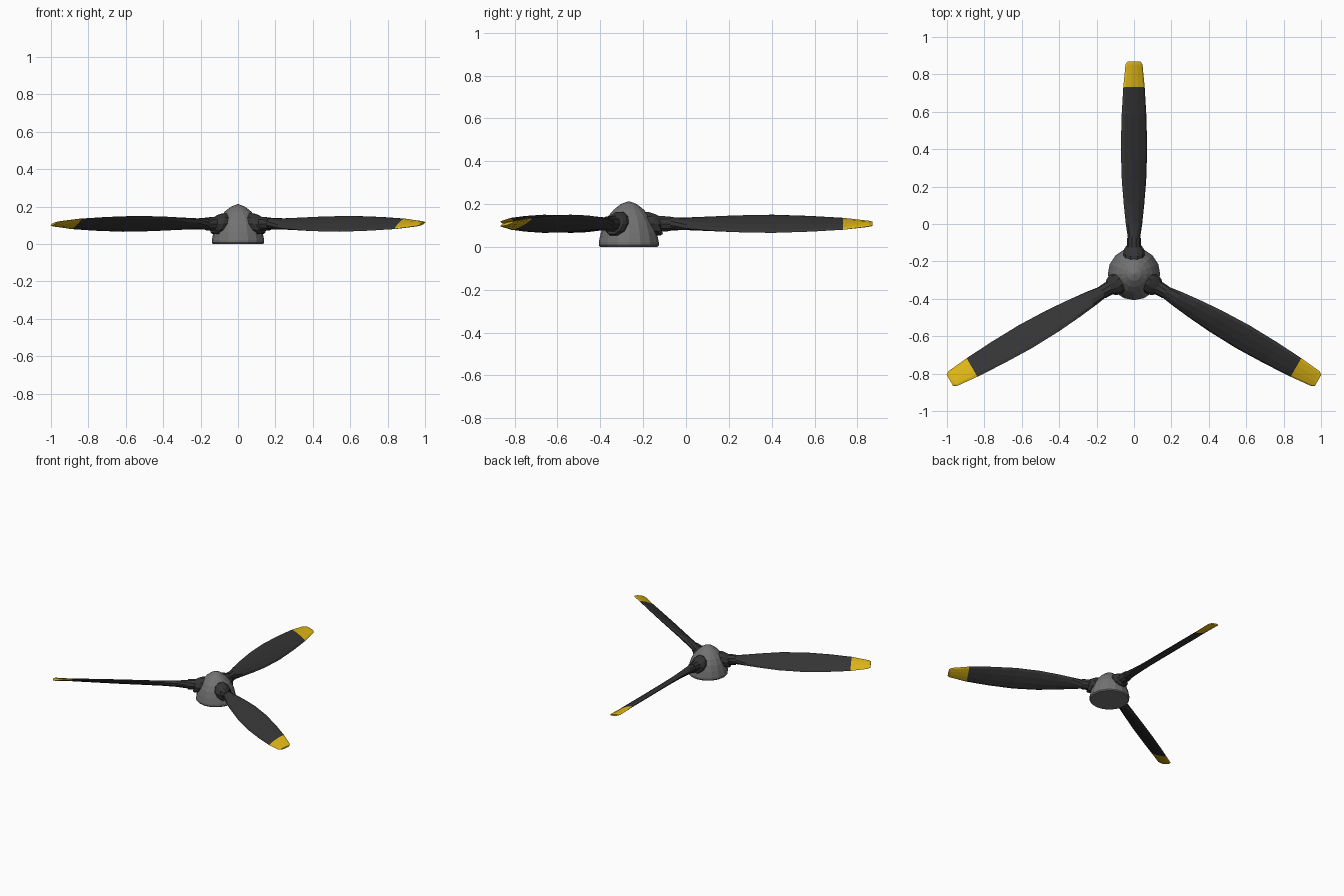
import bpy, bmesh, math
from mathutils import Matrix, Vector

if "Cube" in bpy.data.objects:
    bpy.data.objects.remove(bpy.data.objects["Cube"])

HUB_Y, BLADE_Z = -0.267, 0.108


def material(name, rgb):
    m = bpy.data.materials.new(name)
    m.diffuse_color = (*rgb, 1)
    m.use_nodes = True
    m.node_tree.nodes["Principled BSDF"].inputs["Base Color"].default_value = m.diffuse_color
    return m


GREY = material("spinner grey", (0.17, 0.17, 0.17))
BLACK = material("blade black", (0.035, 0.035, 0.036))
YELLOW = material("tip yellow", (0.72, 0.46, 0.008))


def loft(name, rings, mats, angle=0.0, tip_from=None):
    """Skin a list of point rings, cap both ends, rotate about the hub axis."""
    bm = bmesh.new()
    vs = [[bm.verts.new(p) for p in ring] for ring in rings]
    n = len(rings[0])
    for k, (a, b) in enumerate(zip(vs, vs[1:])):
        for i in range(n):
            j = (i + 1) % n
            f = bm.faces.new((a[i], a[j], b[j], b[i]))
            f.material_index = int(tip_from is not None and k >= tip_from)
    bm.faces.new(vs[0][::-1])
    cap = bm.faces.new(vs[-1])
    cap.material_index = int(tip_from is not None)
    bmesh.ops.recalc_face_normals(bm, faces=bm.faces)
    bm.transform(Matrix.Translation((0, HUB_Y, 0)) @ Matrix.Rotation(angle, 4, 'Z'))
    me = bpy.data.meshes.new(name)
    bm.to_mesh(me)
    bm.free()
    for m in mats:
        me.materials.append(m)
    ob = bpy.data.objects.new(name, me)
    bpy.context.collection.objects.link(ob)
    return ob


def circle(n, r):
    return [(r * math.cos(2 * math.pi * i / n), r * math.sin(2 * math.pi * i / n))
            for i in range(n)]


# Spinner: domed cone with a small base lip
profile = [(0.134, 0), (0.14, 0.008), (0.14, 0.022), (0.131, 0.065), (0.118, 0.105),
           (0.098, 0.142), (0.07, 0.174), (0.037, 0.2), (0.003, 0.213)]
loft("spinner", [[(x, y, z) for x, y in circle(16, r)] for r, z in profile], [GREY])

# Blade sections: radius, chord, thickness, pitch in degrees
sections = [(0.10, 0.066, 0.066, 0), (0.19, 0.066, 0.062, 10), (0.27, 0.098, 0.046, 26),
            (0.37, 0.125, 0.035, 29), (0.50, 0.152, 0.030, 31), (0.67, 0.165, 0.027, 31),
            (0.85, 0.151, 0.023, 29), (1.00, 0.127, 0.020, 26), (1.12, 0.094, 0.016, 15),
            (1.137, 0.070, 0.012, 14)]
blade_rings = []
for r, chord, thick, pitch in sections:
    turn = Matrix.Rotation(math.radians(pitch), 4, 'Y')
    blade_rings.append([turn @ Vector((x * chord, 0, z * thick)) + Vector((0, r, BLADE_Z))
                        for x, z in circle(10, 0.5)])

# Root collar: radius along blade, ring size, backward lean to follow the spinner
collar = [(0.08, 0.057, 0.5), (0.122, 0.057, 0.5), (0.138, 0.050, 0.45),
          (0.148, 0.038, 0.15), (0.195, 0.036, 0)]
collar_rings = [[(x, r - lean * z, BLADE_Z + z) for x, z in circle(10, s)]
                for r, s, lean in collar]

# Three blades, each with its collar
for i in range(3):
    a = i * 2 * math.pi / 3
    loft(f"blade_{i + 1}", blade_rings, [BLACK, YELLOW], a, tip_from=7)
    loft(f"blade_collar_{i + 1}", collar_rings, [BLACK], a)
